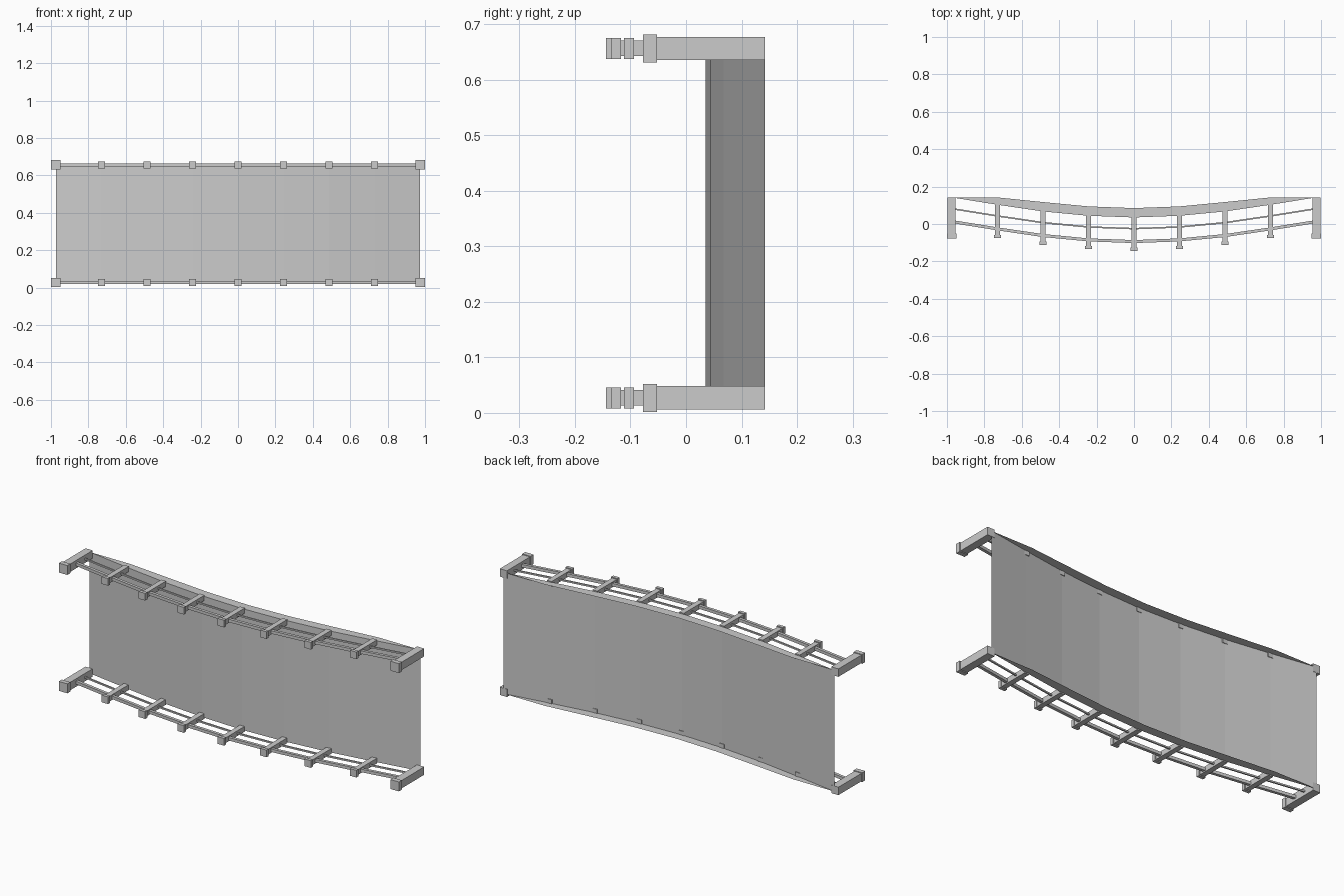
import bpy, bmesh

if "Cube" in bpy.data.objects:
    bpy.data.objects.remove(bpy.data.objects["Cube"])

# Arch profile: station positions and rise relative to the middle
HALF = [(0, 0), (0.243, 0.009), (0.487, 0.0323), (0.73, 0.068), (0.973, 0.107)]
ARCH = [(-x, r) for x, r in HALF[:0:-1]] + HALF
SIDES = {"lower": 0.027, "upper": 0.656}     # z centre of each railing
DECK_Y, BACK_Y = 0.035, 0.142


def finish(name, bm, recalc=True):
    if recalc:
        bmesh.ops.recalc_face_normals(bm, faces=bm.faces)
    mesh = bpy.data.meshes.new(name)
    bm.to_mesh(mesh)
    bm.free()
    obj = bpy.data.objects.new(name, mesh)
    bpy.context.collection.objects.link(obj)
    return obj


def add_box(bm, x, y0, y1, z, w, h):
    verts = bmesh.ops.create_cube(bm, size=1)["verts"]
    bmesh.ops.scale(bm, vec=(w, y1 - y0, h), verts=verts)
    bmesh.ops.translate(bm, vec=(x, (y0 + y1) / 2, z), verts=verts)


def curved_rail(name, y, z, depth, height):
    """Rectangular bar swept along the arch."""
    bm = bmesh.new()
    rings = [[bm.verts.new((x, y + r + a * depth / 2, z + b * height / 2))
              for a, b in ((-1, -1), (1, -1), (1, 1), (-1, 1))] for x, r in ARCH]
    for p, q in zip(rings, rings[1:]):
        for i in range(4):
            j = (i + 1) % 4
            bm.faces.new((p[i], p[j], q[j], q[i]))
    bm.faces.new(rings[0])
    bm.faces.new(rings[-1])
    finish(name, bm)


# Thin curved deck with side skirts hanging behind it
bm = bmesh.new()
rows = []
for x, r in ARCH:
    y = DECK_Y + r
    yb = min(y + 0.05, BACK_Y)
    rows.append([bm.verts.new((x, *p)) for p in
                 ((yb, 0.019), (y, 0.019), (y, 0.664), (yb, 0.664))])
for p, q in zip(rows, rows[1:]):
    for i in range(3):
        bm.faces.new((p[i], q[i], q[i + 1], p[i + 1]))
bmesh.ops.remove_doubles(bm, verts=bm.verts, dist=1e-5)
finish("deck", bm, False)

for side, z in SIDES.items():
    # Handrail and thinner middle rail
    curved_rail(side + "_handrail", -0.094, z, 0.016, 0.016)
    curved_rail(side + "_middle_rail", -0.025, z, 0.008, 0.008)

    # Intermediate posts with caps
    bm = bmesh.new()
    for x, r in ARCH[1:-1]:
        add_box(bm, x, -0.126 + r, DECK_Y + 0.003 + r, z, 0.028, 0.028)
        add_box(bm, x, -0.1436 + r, -0.126 + r, z, 0.038, 0.038)
    finish(side + "_posts", bm)

    # Heavy end posts with caps
    bm = bmesh.new()
    for x in (-0.975, 0.975):
        add_box(bm, x, -0.052, BACK_Y, z, 0.042, 0.042)
        add_box(bm, x, -0.077, -0.052, z, 0.05, 0.05)
    finish(side + "_end_posts", bm)
